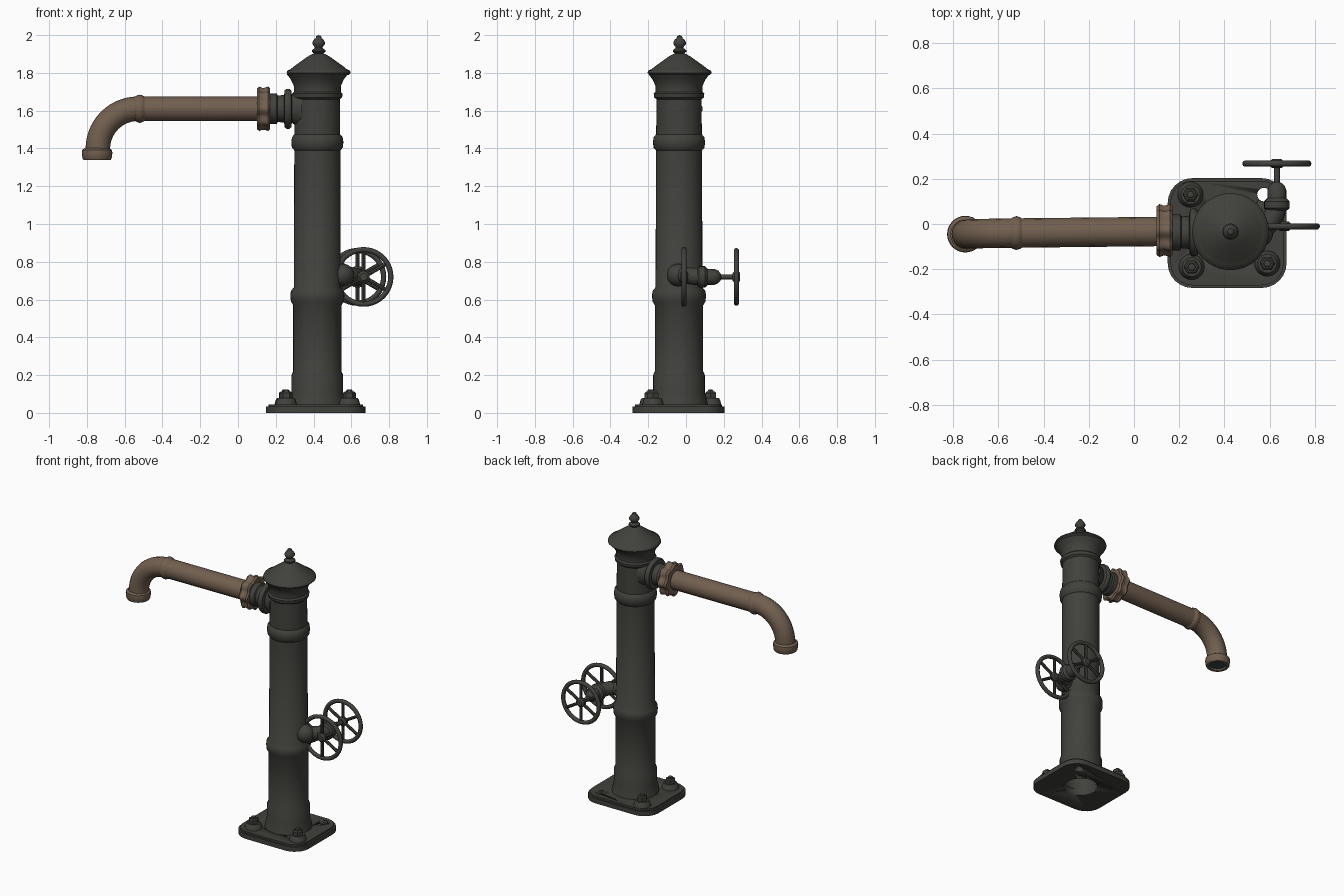
import bpy, bmesh, math
from mathutils import Vector

cube = bpy.data.objects.get("Cube")
if cube:
    bpy.data.objects.remove(cube)

CX, CY = 0.42, -0.037      # column axis
PIPE_Z = 1.61
UP = Vector((0, 0, 1))


def material(name, rgb):
    m = bpy.data.materials.new(name)
    m.use_nodes = True
    m.diffuse_color = (*rgb, 1)
    m.node_tree.nodes["Principled BSDF"].inputs["Base Color"].default_value = (*rgb, 1)
    return m


IRON = material("dark iron", (0.052, 0.054, 0.045))
BRONZE = material("brown metal", (0.165, 0.115, 0.078))
TEAL = material("dark teal", (0.035, 0.065, 0.065))


def finish(obj, mat, angle=40):
    obj.data.materials.clear()
    obj.data.materials.append(mat)
    bpy.ops.object.select_all(action='DESELECT')
    obj.select_set(True)
    bpy.context.view_layer.objects.active = obj
    bpy.ops.object.shade_smooth_by_angle(angle=math.radians(angle))
    return obj


def new_object(name, bm, mat, angle=40):
    bmesh.ops.recalc_face_normals(bm, faces=bm.faces)
    me = bpy.data.meshes.new(name)
    bm.to_mesh(me)
    bm.free()
    obj = bpy.data.objects.new(name, me)
    bpy.context.collection.objects.link(obj)
    return finish(obj, mat, angle)


def lathe(name, profile, mat, loc, axis=UP, sides=32, lobes=0, depth=0.0, angle=40):
    """Revolve (radius, height) points about an axis, optionally with lobes."""
    bm = bmesh.new()
    rot = Vector(axis).to_track_quat('Z', 'Y')
    rings = []
    for r, h in profile:
        ring = []
        for i in range(sides if r > 0 else 1):
            a = math.tau * i / sides
            k = r * (1 + depth * math.cos(lobes * a))
            p = Vector((k * math.cos(a), k * math.sin(a), h))
            ring.append(bm.verts.new(rot @ p + Vector(loc)))
        rings.append(ring)
    for a, b in zip(rings, rings[1:]):
        for i in range(sides):
            j = (i + 1) % sides
            quad = [a[i % len(a)], a[j % len(a)], b[j % len(b)], b[i % len(b)]]
            bm.faces.new(list(dict.fromkeys(quad)))
    return new_object(name, bm, mat, angle)


def rod(name, start, end, r, mat, sides=12):
    d = Vector(end) - Vector(start)
    return lathe(name, [(0, 0), (r, 0), (r, d.length), (0, d.length)], mat, start, d, sides)


def tube(name, points, r, mat):
    cu = bpy.data.curves.new(name, 'CURVE')
    cu.dimensions = '3D'
    cu.bevel_depth = r
    cu.bevel_resolution = 6
    sp = cu.splines.new('POLY')
    sp.points.add(len(points) - 1)
    for q, p in zip(sp.points, points):
        q.co = (*p, 1)
    obj = bpy.data.objects.new(name, cu)
    bpy.context.collection.objects.link(obj)
    bpy.ops.object.select_all(action='DESELECT')
    obj.select_set(True)
    bpy.context.view_layer.objects.active = obj
    bpy.ops.object.convert(target='MESH')
    return finish(bpy.context.object, mat)


# Base plate: rounded square, bored for the column and one empty bolt hole
bm = bmesh.new()
corner, half_x, half_y = 0.11, 0.263, 0.243
outline = []
for q, (sx, sy) in enumerate([(1, 1), (-1, 1), (-1, -1), (1, -1)]):
    for s in range(7):
        a = math.pi / 2 * (q + s / 6)
        outline.append(bm.verts.new((0.412 + sx * (half_x - corner) + corner * math.cos(a),
                                     -0.04 + sy * (half_y - corner) + corner * math.sin(a), 0)))
face = bm.faces.new(outline)
top = bmesh.ops.extrude_face_region(bm, geom=[face])
top_verts = [v for v in top["geom"] if isinstance(v, bmesh.types.BMVert)]
bmesh.ops.translate(bm, verts=top_verts, vec=(0, 0, 0.045))
rim = [e for e in bm.edges if all(v.co.z > 0.04 for v in e.verts)]
bmesh.ops.bevel(bm, geom=rim, offset=0.012, segments=2, affect='EDGES')
plate = new_object("base_plate", bm, IRON)
for x, y, r in [(CX, CY, 0.11), (0.575, 0.13, 0.03)]:
    cutter = rod("hole_cutter", (x, y, -0.1), (x, y, 0.1), r, IRON, 24)
    cutter.hide_render = True
    cutter.hide_viewport = True
    cut = plate.modifiers.new("hole", 'BOOLEAN')
    cut.operation = 'DIFFERENCE'
    cut.object = cutter

# Bolts on raised bosses
for n, (x, y) in enumerate([(0.255, -0.19), (0.59, -0.175), (0.25, 0.13)]):
    lathe(f"bolt_boss_{n}", [(0.058, 0.04), (0.05, 0.07), (0.042, 0.08), (0, 0.08)],
          IRON, (x, y, 0), sides=20)
    lathe(f"bolt_nut_{n}", [(0.034, 0.075), (0.034, 0.105), (0.026, 0.112), (0.018, 0.112),
                            (0.016, 0.122), (0, 0.125)], IRON, (x, y, 0), sides=6, angle=20)

# Column with hollow foot, two collars and flared neck
lathe("column", [(0, 0.3), (0.11, 0.28), (0.11, 0.02), (0.155, 0.03), (0.148, 0.07),
                 (0.137, 0.11), (0.137, 0.2), (0.128, 0.22), (0.128, 0.57), (0.14, 0.59),
                 (0.143, 0.62), (0.14, 0.645), (0.124, 0.665), (0.122, 1.39), (0.135, 1.405),
                 (0.138, 1.435), (0.134, 1.46), (0.121, 1.475), (0.119, 1.66), (0.131, 1.67),
                 (0.134, 1.69), (0.124, 1.7), (0.124, 1.73), (0.14, 1.765), (0.163, 1.795),
                 (0, 1.795)], IRON, (CX, CY, 0), sides=40)

# Cap and finial
lathe("cap", [(0, 1.79), (0.16, 1.79), (0.17, 1.8), (0.166, 1.812), (0.148, 1.82), (0.13, 1.835),
              (0.095, 1.86), (0.06, 1.885), (0.038, 1.898), (0.024, 1.903), (0.036, 1.912),
              (0.036, 1.92), (0.02, 1.932), (0.022, 1.938), (0.033, 1.952), (0.033, 1.963),
              (0.025, 1.977), (0.016, 1.983), (0.013, 1.995), (0, 2.0)],
      IRON, (CX + 0.007, CY + 0.003, 0), sides=40, angle=50)

# Outlet from column to spout
WEST = Vector((-1, 0, 0))
lathe("outlet", [(0.1, 0.08), (0.088, 0.115), (0.075, 0.135), (0.098, 0.138), (0.106, 0.148),
                 (0.106, 0.162), (0.098, 0.173), (0.073, 0.176), (0.07, 0.21), (0.08, 0.215),
                 (0.08, 0.27), (0, 0.27)], IRON, (CX, CY, PIPE_Z), WEST)
lathe("coupling_nut", [(0, 0), (0.1, 0), (0.11, 0.01), (0.104, 0.03), (0.104, 0.042),
                       (0.11, 0.058), (0.1, 0.07), (0, 0.07)],
      BRONZE, (0.17, CY + 0.008, PIPE_Z), WEST, sides=64, lobes=8, depth=0.07)

# Spout: straight run, quarter bend and nozzle
BEND_X, BEND_R = -0.53, 0.212
path = [(0.13, CY + 0.004, PIPE_Z), (BEND_X, CY - 0.003, PIPE_Z)]
for i in range(1, 15):
    a = math.pi / 2 * i / 14
    path.append((BEND_X - BEND_R * math.sin(a), CY - 0.003 - 0.005 * i / 14,
                 PIPE_Z - BEND_R * (1 - math.cos(a))))
path.append((BEND_X - BEND_R, CY - 0.008, 1.36))
tube("spout_pipe", path, 0.065, BRONZE)
lathe("spout_joint", [(0.064, -0.025), (0.07, -0.016), (0.075, 0), (0.07, 0.016), (0.064, 0.025)],
      BRONZE, (-0.52, CY - 0.003, PIPE_Z), WEST)
NOZZLE = (BEND_X - BEND_R - 0.004, CY - 0.008, 0)
lathe("nozzle", [(0.055, 1.37), (0.055, 1.34), (0.073, 1.34), (0.077, 1.347), (0.081, 1.375),
                 (0.079, 1.392), (0.064, 1.402)], BRONZE, NOZZLE)
lathe("nozzle_opening", [(0, 1.352), (0.058, 1.352), (0.058, 1.358), (0, 1.358)], TEAL, NOZZLE)

# Valve body bending from the column to the rear stem
VZ = 0.73
lathe("valve_knuckle", [(0.06 * math.sin(math.pi * i / 12), -0.06 * math.cos(math.pi * i / 12))
                        for i in range(13)], IRON, (0.555, -0.042, VZ), sides=24)
tube("valve_body", [(0.5, -0.045, VZ), (0.56, -0.035, VZ), (0.6, 0.005, VZ - 0.003),
                    (0.625, 0.05, VZ - 0.008), (0.635, 0.11, VZ - 0.01)], 0.045, IRON)
lathe("valve_bonnet", [(0.045, 0), (0.057, 0.01), (0.057, 0.04), (0.042, 0.055), (0.042, 0.09),
                       (0.034, 0.11), (0.02, 0.122), (0.013, 0.125), (0.013, 0.22), (0, 0.22)],
      IRON, (0.632, 0.06, 0.72), (0, 1, 0), sides=20)


def handwheel(name, x, y, radius):
    c = Vector((x, y, 0.72))
    bpy.ops.mesh.primitive_torus_add(location=c, rotation=(math.pi / 2, 0, 0), major_radius=radius,
                                     minor_radius=0.014, major_segments=40, minor_segments=10)
    bpy.context.object.name = name + "_rim"
    finish(bpy.context.object, IRON, 60)
    lathe(name + "_hub", [(0, -0.02), (0.02, -0.02), (0.032, -0.01), (0.032, 0.01), (0.02, 0.02),
                          (0, 0.02)], IRON, c, (0, 1, 0), sides=16)
    for k in range(6):
        a = math.tau * (k + 0.5) / 6
        rod(f"{name}_spoke_{k}", c, c + radius * Vector((math.cos(a), 0, math.sin(a))),
            0.0105, IRON, 8)


handwheel("front_wheel", 0.665, -0.01, 0.144)
handwheel("rear_wheel", 0.632, 0.267, 0.139)
